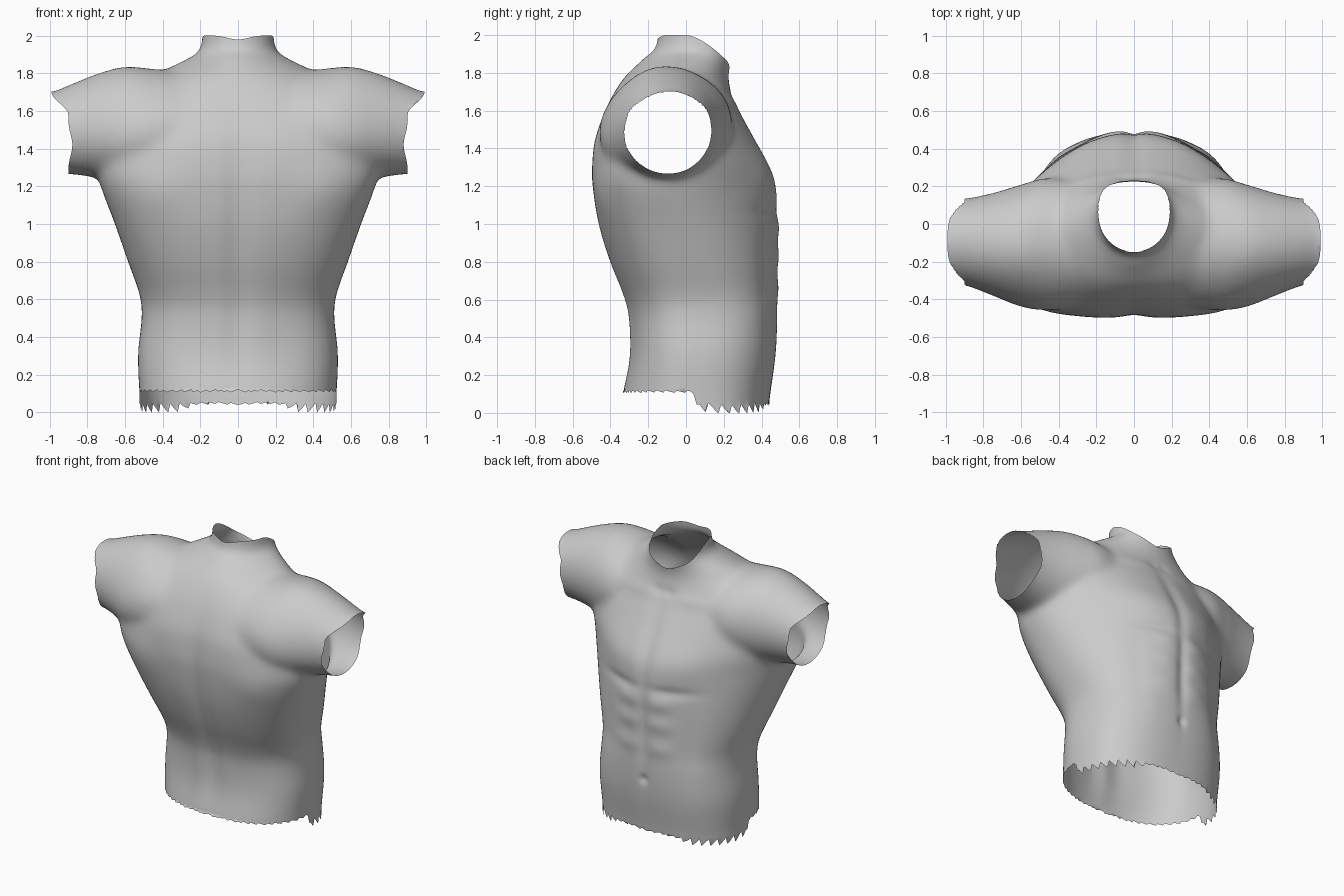
import bpy, bmesh, math

if "Cube" in bpy.data.objects:
    bpy.data.objects.remove(bpy.data.objects["Cube"])

# Trunk profile: z, half width, back y, front y, y of widest point, front roundness, back roundness
TRUNK = [
    (-0.20, .52, -.36, .42, .05, 2.5, 2.3), (0.05, .522, -.345, .44, .05, 2.5, 2.3),
    (0.30, .532, -.295, .475, .05, 2.5, 2.4), (0.50, .512, -.298, .485, .04, 2.5, 2.4),
    (0.62, .522, -.33, .485, .02, 2.3, 2.4), (0.80, .585, -.405, .488, -.02, 2.05, 2.5),
    (1.00, .655, -.465, .492, -.07, 1.82, 2.7), (1.20, .73, -.495, .482, -.13, 1.68, 2.8),
    (1.32, .75, -.495, .44, -.13, 1.74, 2.8), (1.45, .73, -.48, .37, -.11, 1.82, 2.7),
    (1.60, .66, -.43, .285, -.09, 1.95, 2.5), (1.70, .57, -.38, .24, -.08, 2.0, 2.2),
    (1.78, .46, -.325, .225, -.06, 1.8, 1.9), (1.84, .35, -.265, .235, -.02, 1.7, 1.7),
    (1.89, .25, -.213, .25, .02, 1.8, 1.7), (1.95, .195, -.155, .265, .05, 2.0, 2.0),
    (2.20, .185, -.14, .27, .06, 2.0, 2.0)]
# Shoulder profile: x, back y, front y, bottom z, top z, backward lean
ARM = [(.20, -.42, .21, 1.30, 1.80, .2), (.45, -.455, .245, 1.24, 1.824, .2),
       (.60, -.435, .21, 1.22, 1.837, .2), (.75, -.38, .165, 1.245, 1.798, .12),
       (.90, -.325, .135, 1.265, 1.738, .03), (1.0, -.305, .13, 1.26, 1.70, 0),
       (1.20, -.29, .12, 1.26, 1.68, 0)]
# Muscle relief: side (front +1, back -1), x, z, spread x, spread z, height
RELIEF = [
    (1, 0, 1.35, .06, .25, -.018), (1, 0, .80, .04, .33, -.016),
    (1, .24, 1.25, .18, .12, .014), (1, .20, 1.07, .15, .035, -.012),
    (1, .12, .98, .09, .05, .010), (1, .12, .83, .09, .055, .010),
    (1, .12, .66, .09, .06, .009), (1, .32, .70, .06, .30, -.007),
    (1, 0, .42, .025, .03, -.016), (1, .22, 1.64, .14, .04, .006),
    (1, .04, 1.67, .05, .03, -.008),
    (-1, 0, .95, .07, .50, -.020), (-1, .11, .45, .08, .22, .008),
    (-1, .44, 1.15, .13, .12, .010), (-1, .22, 1.40, .12, .20, .005)]


def refine(rows, n=5):
    """Catmull-Rom interpolation between profile rows."""
    out = []
    for i in range(len(rows) - 1):
        p = [rows[max(0, min(len(rows) - 1, i + k))] for k in (-1, 0, 1, 2)]
        for j in range(n):
            t = j / n
            out.append([b + .5 * t * (c - a + t * (2*a - 5*b + 4*c - d + t * (3*(b - c) + d - a)))
                        for a, b, c, d in zip(*p)])
    return out + [list(rows[-1])]


def spow(v, e):
    return math.copysign(abs(v) ** e, v)


def loft(bm, rings):
    """Closed skin through a list of point rings."""
    vs = [[bm.verts.new(p) for p in r] for r in rings]
    n = len(vs[0])
    for a, b in zip(vs, vs[1:]):
        for i in range(n):
            bm.faces.new((a[i], a[(i + 1) % n], b[(i + 1) % n], b[i]))
    bm.faces.new(vs[0][::-1])
    bm.faces.new(vs[-1])


ANG = [2 * math.pi * i / 64 for i in range(64)]


def trunk_ring(z, w, back, front, cy, nf, nb):
    ring = []
    for a in ANG:
        c, s = math.cos(a), math.sin(a)
        n, r = (nf, front - cy) if s > 0 else (nb, cy - back)
        ring.append((w * spow(c, 2 / n), cy + r * spow(s, 2 / n), z))
    return ring


def arm_ring(x, back, front, low, top, lean, side):
    ring = []
    for a in ANG:
        c, s = side * math.cos(a), math.sin(a)
        dz = (top - low) / 2 * s
        y = (back + front) / 2 + (front - back) / 2 * c + lean * dz * max(0, -c)
        ring.append((side * x, y, (low + top) / 2 + dz))
    return ring


# Trunk and shoulders as overlapping solids
bm = bmesh.new()
loft(bm, [trunk_ring(*r) for r in refine(TRUNK)])
for side in (1, -1):
    loft(bm, [arm_ring(*r, side) for r in refine(ARM)])
bmesh.ops.recalc_face_normals(bm, faces=bm.faces)
mesh = bpy.data.meshes.new("torso")
bm.to_mesh(mesh)
bm.free()
torso = bpy.data.objects.new("torso", mesh)
bpy.context.collection.objects.link(torso)

# Fuse into one skin
rm = torso.modifiers.new("fuse", 'REMESH')
rm.mode = 'VOXEL'
rm.voxel_size = .016
sm = torso.modifiers.new("soften", 'SMOOTH')
sm.factor = .5
sm.iterations = 36
dg = bpy.context.evaluated_depsgraph_get()
bm = bmesh.new()
bm.from_object(torso, dg)
torso.modifiers.clear()


# Rims of the openings
def step(t):
    t = max(0, min(1, t))
    return t * t * (3 - 2 * t)


def arm_rim(co):
    return .90 - .02 * step(1 - abs(co.z - 1.42) / .12) + .09 * step((co.z - 1.58) / .12)


def neck_rim(co):
    return 2.0 - .15 * (max(0, co.y) / .23) ** 1.6 - .02 * step(1 - abs(co.x) / .12)


def waist_rim(co):
    saw = (math.atan2(co.y, abs(co.x)) * 9) % 1
    front = step((co.y - .03) / .05)
    ragged = .05 * front * step((abs(co.x) - .2) / .15) + .015
    return .12 - .065 * front - ragged * saw


def outside(co):
    return abs(co.x) > arm_rim(co) or co.z > neck_rim(co) or co.z < waist_rim(co)


cut = [f for f in bm.faces if outside(f.calc_center_median())]
bmesh.ops.delete(bm, geom=cut, context='FACES')
for v in bm.verts:
    if v.is_boundary:
        if abs(v.co.x) > .8:
            v.co.x = math.copysign(arm_rim(v.co), v.co.x)
        elif v.co.z > 1.5:
            v.co.z = neck_rim(v.co)
        else:
            v.co.z = max(0, waist_rim(v.co))

# Muscle relief
bm.normal_update()
shift = []
for v in bm.verts:
    d = 0
    for side, x, z, sx, sz, h in RELIEF:
        facing = max(0, side * v.normal.y)
        d += h * facing * math.exp(-((abs(v.co.x) - x) / sx) ** 2 - ((v.co.z - z) / sz) ** 2)
    shift.append(v.normal * d)
for v, s in zip(bm.verts, shift):
    v.co += s
for f in bm.faces:
    f.smooth = True
bm.to_mesh(mesh)
bm.free()
